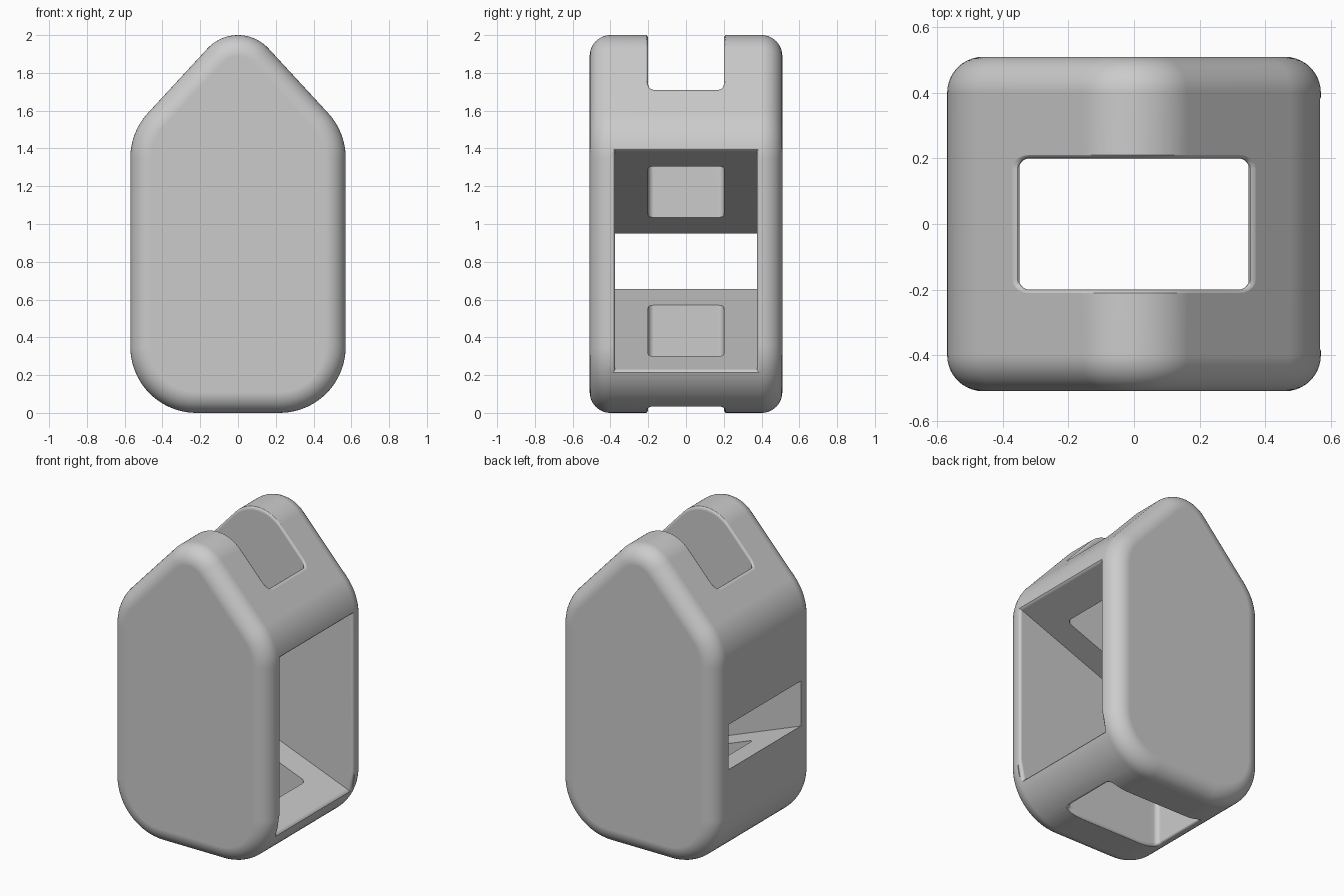
import bpy
import bmesh
from math import sin, cos, sqrt, radians, pi

default = bpy.data.objects.get("Cube")
if default:
    bpy.data.objects.remove(default, do_unlink=True)

grey = bpy.data.materials.new("plain_grey")
grey.use_nodes = True
grey.diffuse_color = (0.6, 0.6, 0.6, 1)
grey.node_tree.nodes["Principled BSDF"].inputs["Base Color"].default_value = (0.6, 0.6, 0.6, 1)


def loft(name, rings):
    """Closed solid through rings of equal point count, capped at both ends."""
    bm = bmesh.new()
    loops = [[bm.verts.new(p) for p in ring] for ring in rings]
    for a, b in zip(loops, loops[1:]):
        for i in range(len(a)):
            j = (i + 1) % len(a)
            bm.faces.new((a[i], a[j], b[j], b[i]))
    bm.faces.new(loops[0])
    bm.faces.new(loops[-1])
    bmesh.ops.recalc_face_normals(bm, faces=bm.faces)
    mesh = bpy.data.meshes.new(name)
    bm.to_mesh(mesh)
    bm.free()
    mesh.materials.append(grey)
    obj = bpy.data.objects.new(name, mesh)
    bpy.context.collection.objects.link(obj)
    return obj


def arc(a0, a1, n):
    return [radians(a0 + (a1 - a0) * i / n) for i in range(n + 1)]


def fillet(n=6):
    """Quarter round from the surface (1, 0) down to the wall (0, 1)."""
    return [(1 - sin(t), 1 - cos(t)) for t in arc(0, 90, n)]


# Gabled outline: base corners, shoulders and ridge as tangent arcs
SIDE, R_SIDE, R_RIDGE = 0.22, 0.35, 0.22
RIDGE_Z, SHOULDER_Z, PITCH = 1.78, 1.35, 42.7
NX, NZ = cos(radians(PITCH)), sin(radians(PITCH))
ARCS = [(SIDE, R_SIDE, R_SIDE, -90, 0, 18),
        (SIDE, SHOULDER_Z, R_SIDE, 0, PITCH, 12),
        (0, RIDGE_Z, R_RIDGE, PITCH, 180 - PITCH, 24),
        (-SIDE, SHOULDER_Z, R_SIDE, 180 - PITCH, 180, 12),
        (-SIDE, R_SIDE, R_SIDE, 180, 270, 18)]


def outline(inset, y):
    return [(cx + (r - inset) * cos(t), y, cz + (r - inset) * sin(t))
            for cx, cz, r, a0, a1, n in ARCS for t in arc(a0, a1, n)]


def roof_z(x):
    x = abs(x)
    if x < R_RIDGE * NX:
        return RIDGE_Z + sqrt(R_RIDGE ** 2 - x * x)
    return (RIDGE_Z * NZ + R_RIDGE - NX * x) / NZ


def floor_z(x):
    d = max(abs(x) - SIDE, 0)
    return R_SIDE - sqrt(R_SIDE ** 2 - d * d)


# Body with rounded front and back rims
HALF_DEPTH, RIM = 0.51, 0.11
front = [outline(RIM * d, -HALF_DEPTH + RIM * o)
         for d, o in ((1 - sin(t), 1 - cos(t)) for t in arc(0, 90, 10))]
back = [[(x, -y, z) for x, y, z in ring] for ring in reversed(front)]
body = loft("lantern_body", front + back)

# Vertical shaft cutter: rounded rectangle flared where it meets roof and base
HX, HY, CORNER = 0.35, 0.2, 0.03
plan = []
for sx, sy, start in ((1, 1, 0), (-1, 1, 90), (-1, -1, 180), (1, -1, 270)):
    for t in arc(start, start + 90, 5):
        plan.append((sx * (HX - CORNER) + CORNER * cos(t),
                     sy * (HY - CORNER) + CORNER * sin(t), cos(t), sin(t)))
    if start in (0, 180):       # extra points along the long sides
        for i in range(1, 28):
            plan.append((sx * (HX - CORNER) * (1 - i / 14), sy * HY, 0, sy))


def shaft_ring(o, height):
    pts = [(x + nx * o * 0.04, y + ny * o * 0.02) for x, y, nx, ny in plan]
    return [(x, y, height(x)) for x, y in pts]


LIFT, EASE = 0.003, 0.025
rings = [shaft_ring(1, lambda x: -0.1)]
rings += [shaft_ring(o, lambda x, d=d: floor_z(x) - LIFT + EASE * d) for o, d in fillet()]
rings += [shaft_ring(o, lambda x, d=d: roof_z(x) + LIFT - EASE * d) for o, d in reversed(fillet())]
rings += [shaft_ring(1, lambda x: 2.1)]
shaft = loft("shaft_cutter", rings)

# Sideways funnel cutter: wide and flared at +x, narrow and sharp at -x
SLOPE, WIDE = 0.386, 0.375


def funnel_ring(x_top, x_low, grow):
    top = 1.17 + SLOPE * x_top + grow
    low = 0.435 - SLOPE * x_low - grow
    mid = low + 0.45 * (top - low) if x_top < 0 else 0.36
    w = WIDE + grow
    return [(x_low, -w, low), (x_low, w, low), (x_top, w, mid),
            (x_top, w, top), (x_top, -w, top), (x_top, -w, mid)]


EDGE = 0.02
rings = [funnel_ring(-0.7, -0.7, 0)]
rings += [funnel_ring(0.572 - EDGE * d, 0.545 - EDGE * d, EDGE * o) for o, d in reversed(fillet())]
last = rings[-1]
rings.append([(0.7, y, z) for x, y, z in last])
funnel = loft("funnel_cutter", rings)

# Cut both openings through the body
bpy.context.view_layer.objects.active = body
body.select_set(True)
for cutter in (shaft, funnel):
    cutter.hide_render = True
    cut = body.modifiers.new(cutter.name, 'BOOLEAN')
    cut.operation = 'DIFFERENCE'
    cut.solver = 'EXACT'
    cut.object = cutter
    bpy.ops.object.modifier_apply(modifier=cut.name)
    bpy.data.objects.remove(cutter, do_unlink=True)

# Smooth rounds, crisp corners, flat panels
bpy.ops.object.shade_smooth_by_angle(angle=radians(30))
body.modifiers.new("panel_normals", 'WEIGHTED_NORMAL').keep_sharp = True
